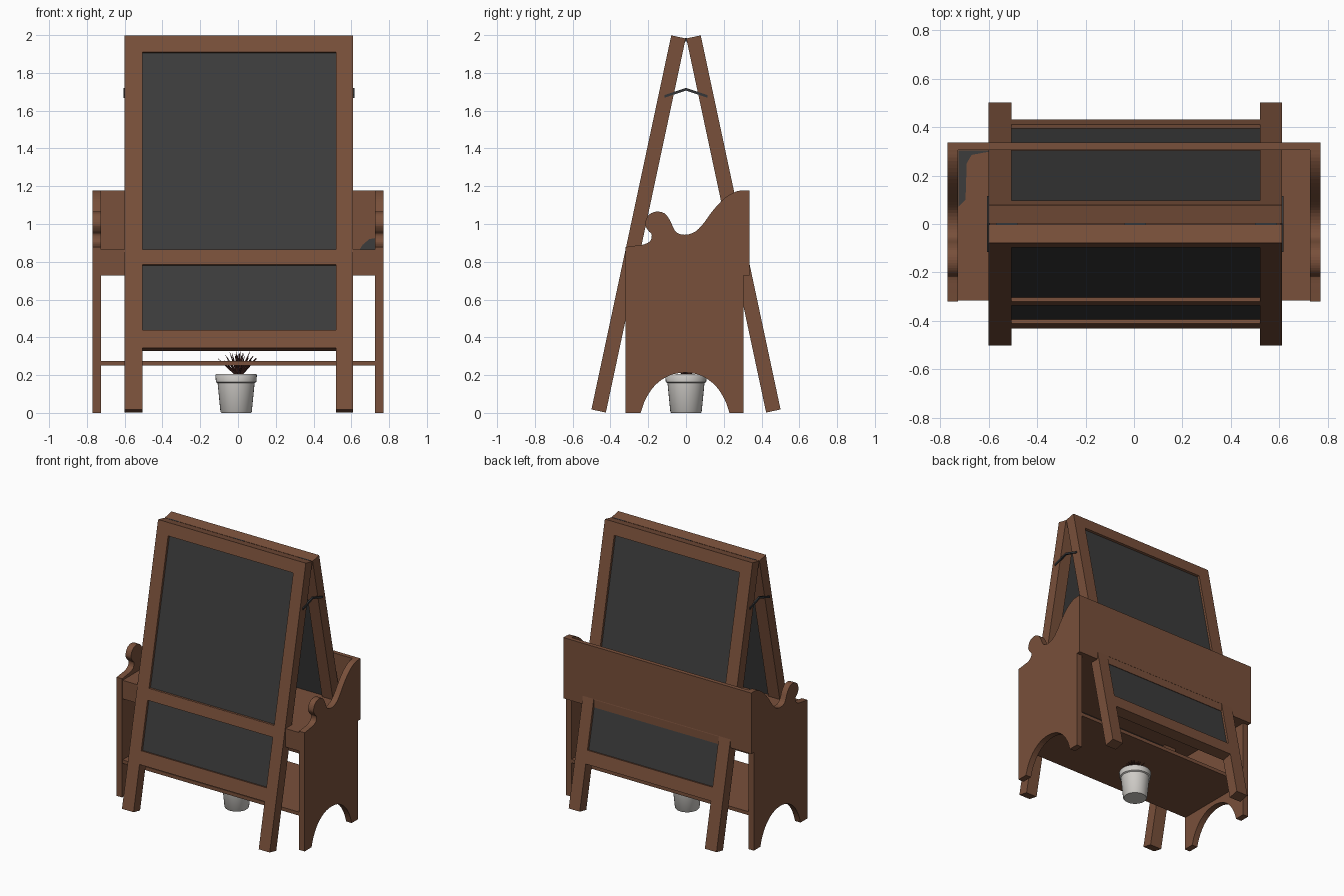
import bpy, bmesh, math, random
from mathutils import Vector, Matrix

if "Cube" in bpy.data.objects:
    bpy.data.objects.remove(bpy.data.objects["Cube"])
random.seed(4)


def material(name, rgb):
    m = bpy.data.materials.new(name)
    m.use_nodes = True
    m.diffuse_color = (*rgb, 1)
    m.node_tree.nodes["Principled BSDF"].inputs["Base Color"].default_value = (*rgb, 1)
    return m


WOOD = material("brown wood", (0.19, 0.08, 0.043))
SLATE = material("dark slate", (0.045, 0.045, 0.045))
METAL = material("dark metal", (0.035, 0.037, 0.04))
CERAMIC = material("pale ceramic", (0.62, 0.6, 0.57))
LEAF = material("dark red leaf", (0.075, 0.025, 0.02))


def finish(name, bm, mat):
    bmesh.ops.recalc_face_normals(bm, faces=bm.faces)
    mesh = bpy.data.meshes.new(name)
    bm.to_mesh(mesh)
    bm.free()
    mesh.materials.append(mat)
    ob = bpy.data.objects.new(name, mesh)
    bpy.context.collection.objects.link(ob)
    return ob


def box(name, x, y, z, mat, place=Matrix()):
    """Box given as three (low, high) ranges, moved by a matrix."""
    bm = bmesh.new()
    bmesh.ops.create_cube(bm, size=1)
    for v in bm.verts:
        v.co = place @ Vector([(lo + hi) / 2 + c * (hi - lo)
                               for c, (lo, hi) in zip(v.co, (x, y, z))])
    return finish(name, bm, mat)


def plate(name, outline, x0, x1, mat):
    """Extrude a (y, z) outline from x0 to x1."""
    bm = bmesh.new()
    face = bm.faces.new([bm.verts.new((x0, y, z)) for y, z in outline])
    out = bmesh.ops.extrude_face_region(bm, geom=[face])["geom"]
    bmesh.ops.translate(bm, vec=(x1 - x0, 0, 0),
                        verts=[g for g in out if isinstance(g, bmesh.types.BMVert)])
    return finish(name, bm, mat)


def smooth_path(points, steps=4):
    """Catmull-Rom curve through the points."""
    pts = [Vector(p) for p in points]
    pts = [pts[0]] + pts + [pts[-1]]
    out = []
    for a, b, c, d in zip(pts, pts[1:], pts[2:], pts[3:]):
        for i in range(steps):
            t = i / steps
            out.append(0.5 * (2 * b + (c - a) * t + (2 * a - 5 * b + 4 * c - d) * t * t
                              + (3 * b - a - 3 * c + d) * t ** 3))
    return out + [pts[-1]]


# Two leaning chalkboard panels, the back one mirrored in y
LEAN = math.atan2(0.2087, 0.978)
LENGTH, HALF = 2.025, 0.039
L_IN, R_IN = -0.505, 0.52
front = Matrix.Translation((0, -0.4625, 0.01)) @ Matrix.Rotation(-LEAN, 4, 'X')
for label, place in (("front", front), ("back", Matrix.Scale(-1, 4, (0, 1, 0)) @ front)):
    deep = (-HALF, HALF)
    box(label + "_right_leg", (-0.6, L_IN), deep, (0, LENGTH), WOOD, place)
    box(label + "_left_leg", (R_IN, 0.61), deep, (0, LENGTH), WOOD, place)
    for rail, z in (("top", (1.934, LENGTH)), ("middle", (0.784, 0.866)),
                    ("bottom", (0.334, 0.43))):
        box(f"{label}_{rail}_rail", (L_IN, R_IN), deep, z, WOOD, place)
    box(label + "_chalkboard", (L_IN, R_IN), (-0.022, 0.018), (0.42, 1.94), SLATE, place)

# Hinges along the top and bent stays at the sides
for i, x in enumerate((-0.525, 0.005, 0.545)):
    box(f"hinge_{i + 1}", (x - 0.045, x + 0.045), (-0.005, 0.005), (1.965, 1.984), METAL)
stay = [(-0.115, 1.668), (0, 1.706), (0.115, 1.668),
        (0.115, 1.682), (0, 1.72), (-0.115, 1.682)]
plate("left_stay", stay, 0.605, 0.617, METAL)
plate("right_stay", stay, -0.607, -0.595, METAL)

# Bench sides with a scrolled arm and an arched foot
arm = smooth_path([(0.305, 1.178), (0.26, 1.17), (0.2, 1.133), (0.14, 1.068), (0.09, 1.0),
                   (0.045, 0.957), (-0.01, 0.943), (-0.055, 0.96), (-0.085, 1.02),
                   (-0.115, 1.057), (-0.16, 1.065), (-0.2, 1.045), (-0.216, 1.0),
                   (-0.2, 0.965), (-0.182, 0.945), (-0.188, 0.912), (-0.22, 0.893),
                   (-0.27, 0.885), (-0.32, 0.878)])
arch = smooth_path([(-0.24, 0), (-0.215, 0.07), (-0.165, 0.145), (-0.09, 0.197), (-0.005, 0.213),
                    (0.08, 0.197), (0.155, 0.145), (0.205, 0.07), (0.23, 0)])
outline = arm + [Vector((-0.32, 0))] + arch + [Vector((0.305, 0))]
plate("left_bench_side", outline, 0.725, 0.77, WOOD)
plate("right_bench_side", outline, -0.77, -0.725, WOOD)

# Bench boards
box("bench_back", (-0.77, 0.77), (0.305, 0.336), (0.728, 1.178), WOOD)
box("bench_seat", (-0.725, 0.725), (-0.315, 0.305), (0.728, 0.865), WOOD)
box("lower_shelf", (-0.725, 0.725), (-0.315, 0.304), (0.25, 0.276), WOOD)

# Dark patches in the seat corners
bm = bmesh.new()
bm.faces.new([bm.verts.new((x, y, 0.868)) for x, y in (
    (-0.724, 0.07), (-0.695, 0.1), (-0.69, 0.25), (-0.67, 0.285), (-0.6, 0.298),
    (-0.6, 0.304), (-0.724, 0.304))])
finish("seat_patch", bm, SLATE)
bm = bmesh.new()
bm.faces.new([bm.verts.new((x, 0.302, z)) for x, z in (
    (0.645, 0.866), (0.724, 0.866), (0.724, 0.925), (0.695, 0.92), (0.66, 0.89))])
finish("back_patch", bm, SLATE)

# Plant pot, turned from a profile
bm = bmesh.new()
profile = [(0, 0), (0.078, 0), (0.083, 0.006), (0.098, 0.158), (0.107, 0.163), (0.11, 0.2),
           (0.106, 0.206), (0.099, 0.203), (0.096, 0.18), (0, 0.18)]
verts = [bm.verts.new((r, 0, z)) for r, z in profile]
edges = [bm.edges.new(pair) for pair in zip(verts, verts[1:])]
bmesh.ops.spin(bm, geom=verts + edges, cent=(0, 0, 0), axis=(0, 0, 1),
               angle=math.tau, steps=32)
bmesh.ops.remove_doubles(bm, verts=bm.verts, dist=0.0001)
pot = finish("plant_pot", bm, CERAMIC)
pot.location = (-0.01, 0, 0)
bpy.context.view_layer.objects.active = pot
pot.select_set(True)
bpy.ops.object.shade_smooth_by_angle(angle=math.radians(40))

# Spiky leaves
bm = bmesh.new()
for i in range(46):
    turn = Matrix.Rotation(i * 2.4, 4, 'Z') @ Matrix.Rotation(random.uniform(0.05, 0.95), 4, 'Y')
    size = random.uniform(0.11, 0.15)
    bmesh.ops.create_cone(bm, segments=4, radius1=0.008, radius2=0.001, depth=size, cap_ends=True,
                          matrix=Matrix.Translation((0.005, 0, 0.19)) @ turn
                          @ Matrix.Translation((0, 0, size / 2)))
finish("plant_leaves", bm, LEAF)
